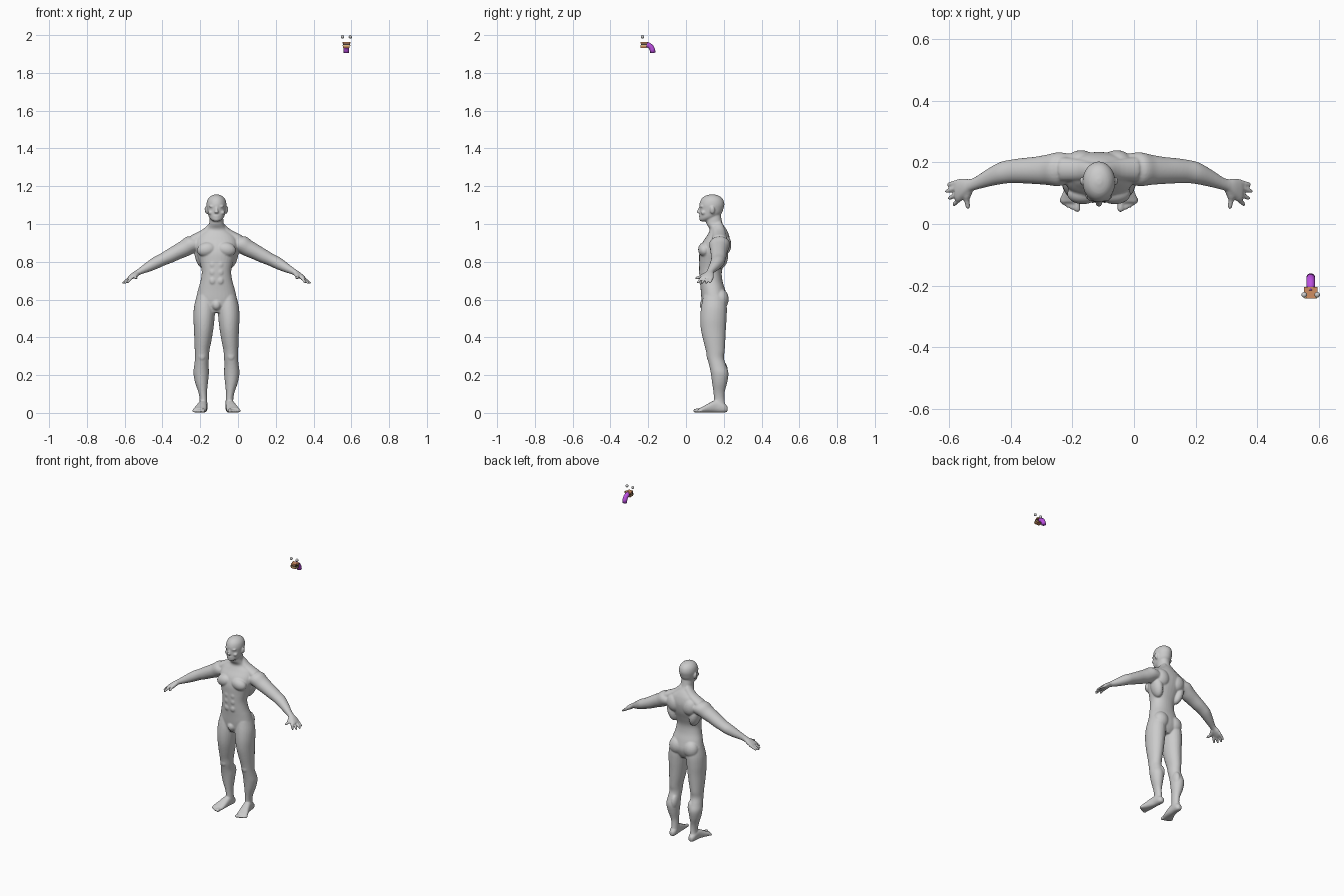
import bpy, bmesh, math
from mathutils import Vector, Matrix

X, Y, Z = Vector((1, 0, 0)), Vector((0, 1, 0)), Vector((0, 0, 1))


def spline(rows, k=4):
    """Catmull-Rom resampling of rows of numbers."""
    out = []
    for i in range(len(rows) - 1):
        p = [rows[max(0, min(len(rows) - 1, i + j))] for j in (-1, 0, 1, 2)]
        for s in range(k):
            t = s / k
            out.append([b + 0.5 * t * (c - a + t * (2*a - 5*b + 4*c - d + t * (3*(b - c) + d - a)))
                        for a, b, c, d in zip(*p)])
    return out + [list(rows[-1])]


def loft(bm, rows, u, v, n=24, power=2.0):
    """Closed skin through rings (x, y, z, radius_u, radius_v)."""
    rings = []
    for x, y, z, ru, rv in spline(rows):
        ring = []
        for i in range(n):
            a = 2 * math.pi * i / n
            c, s = math.cos(a), math.sin(a)
            c = math.copysign(abs(c) ** (2 / power), c)
            s = math.copysign(abs(s) ** (2 / power), s)
            ring.append(bm.verts.new(Vector((x, y, z)) + u * ru * c + v * rv * s))
        rings.append(ring)
    for a, b in zip(rings, rings[1:]):
        for i in range(n):
            j = (i + 1) % n
            bm.faces.new((a[i], a[j], b[j], b[i]))
    bm.faces.new(rings[0][::-1])
    bm.faces.new(rings[-1])


def blob(bm, c, r, tilt=0):
    m = Matrix.Translation(c) @ Matrix.Rotation(tilt, 4, 'Y') @ Matrix.Diagonal((*r, 1))
    bmesh.ops.create_uvsphere(bm, u_segments=20, v_segments=12, radius=1, matrix=m)


def digit(bm, a, b, r0, r1):
    """Finger or toe with a rounded tip."""
    a, b = Vector(a), Vector(b)
    d = (b - a).normalized()
    u = d.cross(Z).normalized()
    rows = [(*a.lerp(b, t), r0 + (r1 - r0) * t, r0 + (r1 - r0) * t) for t in (0, 0.5, 0.85)]
    rows.append((*b, r1 * 0.45, r1 * 0.45))
    loft(bm, rows, u, u.cross(d), 12)


def finish(name, bm, color=None, loc=(0, 0, 0), smooth=True):
    bmesh.ops.recalc_face_normals(bm, faces=bm.faces)
    for f in bm.faces:
        f.smooth = smooth
    me = bpy.data.meshes.new(name)
    bm.to_mesh(me)
    bm.free()
    ob = bpy.data.objects.new(name, me)
    ob.location = loc
    bpy.context.collection.objects.link(ob)
    if color:
        mat = bpy.data.materials.new(name + "_color")
        mat.diffuse_color = (*color, 1)
        me.materials.append(mat)
    return ob


# ---------- human figure ----------
bm = bmesh.new()
# torso and neck: z, centre y, half width, half depth
torso = [(.53, .145, .04, .045), (.56, .148, .085, .06), (.60, .15, .106, .068), (.65, .143, .098, .065),
         (.70, .133, .084, .06), (.75, .13, .078, .06), (.80, .138, .09, .068), (.85, .148, .106, .077),
         (.90, .16, .113, .074), (.94, .17, .096, .058), (.97, .17, .058, .045),
         (1.0, .152, .039, .043), (1.03, .145, .036, .042), (1.06, .143, .034, .04)]
loft(bm, [(0, y, z, a, b) for z, y, a, b in torso], X, Y, 32, 2.2)
# head
head = [(1.014, .096, .016, .018), (1.022, .104, .028, .033), (1.035, .117, .039, .046), (1.055, .13, .046, .058),
        (1.08, .135, .051, .063), (1.105, .137, .053, .066), (1.13, .138, .047, .058),
        (1.148, .138, .031, .039), (1.157, .138, .008, .01)]
loft(bm, [(0, y, z, a, b) for z, y, a, b in head], X, Y, 32)
# nose, lips, chin, groin
loft(bm, [(0, .078, 1.09, .006, .008), (0, .07, 1.075, .007, .009), (0, .066, 1.062, .011, .011),
          (0, .074, 1.056, .008, .006)], X, Y, 16)
blob(bm, (0, .077, 1.043), (.018, .009, .004))
blob(bm, (0, .078, 1.036), (.015, .009, .004))
blob(bm, (0, .083, 1.023), (.016, .012, .009))
blob(bm, (0, .1, .572), (.026, .028, .03))

leg = [(.62, .06, .15, .045, .058), (.56, .063, .148, .056, .068), (.50, .066, .145, .056, .07),
       (.44, .068, .145, .051, .066), (.38, .072, .15, .045, .058), (.33, .076, .155, .039, .05),
       (.29, .077, .157, .037, .044), (.25, .08, .168, .038, .045), (.21, .081, .178, .041, .047),
       (.16, .079, .178, .034, .04), (.11, .073, .175, .023, .03), (.07, .069, .176, .02, .028),
       (.03, .07, .178, .022, .032), (.008, .07, .18, .018, .03)]
foot = [(.07, .22, .02, .012, .014), (.07, .2, .026, .022, .025), (.073, .16, .034, .024, .033),
        (.08, .12, .026, .03, .025), (.088, .088, .017, .035, .016), (.091, .07, .013, .034, .012)]
arm = [(.08, .18, .895, .045, .038), (.13, .178, .893, .055, .047), (.17, .176, .87, .049, .044),
       (.21, .174, .85, .044, .04), (.25, .173, .829, .041, .037), (.285, .171, .812, .038, .033),
       (.32, .165, .795, .036, .032), (.36, .15, .773, .029, .026), (.40, .132, .752, .021, .018),
       (.42, .125, .741, .021, .015), (.438, .118, .729, .03, .015), (.458, .11, .715, .036, .012),
       (.466, .107, .709, .033, .009)]
tips = [(.494, .127, .69), (.499, .104, .685), (.49, .081, .684), (.474, .061, .687)]

for s in (1, -1):
    loft(bm, [(s * x, y, z, a, b) for z, x, y, a, b in leg], X, Y)
    loft(bm, [(s * x, y, z, a, b) for x, y, z, a, b in foot], X, Z, 24, 2.4)
    loft(bm, [(s * x, y, z, a, b) for x, y, z, a, b in arm], Y, Vector((.47 * s, 0, .88)))
    # toes
    for i, x in enumerate((.07, .088, .1, .111, .12)):
        r = .0115 if i == 0 else .0085 - .0004 * i
        digit(bm, (s * (x + .002), .085, .013), (s * x, .039 + .007 * i, r), r, r * .9)
    # fingers and thumb
    for i, t in enumerate(tips):
        digit(bm, (s * (.457 - .004 * abs(i - 1)), .138 - .018 * i, .716), (s * t[0], t[1], t[2]), .009, .0065)
    digit(bm, (s * .42, .115, .737), (s * .432, .08, .72), .014, .011)
    digit(bm, (s * .431, .086, .722), (s * .424, .049, .712), .010, .007)
    # trapezius slope
    loft(bm, [(s * .015, .168, .99, .03, .03), (s * .06, .175, .95, .035, .026),
              (s * .12, .178, .915, .04, .03)], Y, Vector((.4 * s, 0, .9)))
    # chest, back, abdomen, buttock, knee, calf
    blob(bm, (s * .052, .098, .865), (.052, .034, .038), s * .2)
    blob(bm, (s * .058, .203, .89), (.048, .037, .055), s * .3)
    blob(bm, (s * .082, .178, .83), (.032, .045, .07), s * .25)
    for z in (.70, .745, .785):
        blob(bm, (s * .02, .084, z), (.02, .016, .024))
    blob(bm, (s * .052, .183, .602), (.05, .043, .055))
    blob(bm, (s * .077, .122, .3), (.02, .013, .024))
    blob(bm, (s * .062, .188, .225), (.022, .034, .05))
    # ear, brow, eye, cheek
    blob(bm, (s * .055, .14, 1.073), (.007, .013, .02), s * .2)
    blob(bm, (s * .02, .084, 1.092), (.02, .011, .006), s * -.1)
    blob(bm, (s * .02, .087, 1.08), (.01, .009, .006))
    blob(bm, (s * .03, .092, 1.06), (.015, .014, .011))

figure = finish("human_figure", bm, loc=(-.114, 0, 0))
remesh = figure.modifiers.new("fuse", 'REMESH')
remesh.mode = 'VOXEL'
remesh.voxel_size = .0045
remesh.use_smooth_shade = True
relax = figure.modifiers.new("relax", 'SMOOTH')
relax.factor = .5
relax.iterations = 4

# ---------- small floating creature ----------
CX = .574


def box(name, c, size, color):
    b = bmesh.new()
    bmesh.ops.create_cube(b, size=1, matrix=Matrix.Translation(c) @ Matrix.Diagonal((*size, 1)))
    finish(name, b, color, smooth=False)


ORANGE, TAN, DARK = (.62, .27, .12), (.72, .55, .25), (.06, .04, .04)
box("upper_head", (CX, -.214, 1.959), (.044, .018, .009), ORANGE)
box("upper_snout", (CX, -.232, 1.959), (.03, .02, .009), ORANGE)
box("mouth", (CX, -.222, 1.95), (.036, .03, .012), DARK)
box("lower_lip", (CX, -.225, 1.944), (.042, .034, .005), TAN)
box("jaw", (CX, -.224, 1.937), (.034, .032, .009), ORANGE)

# curved purple body, following a bent path
bm = bmesh.new()
path = [(-.216, 1.95), (-.2, 1.948), (-.186, 1.938), (-.178, 1.923), (-.175, 1.906)]
angles = [0, 15, 42, 68, 85]
rings = []
for (y, z), a in zip(path, angles):
    m = Matrix.Translation((CX, y, z)) @ Matrix.Rotation(math.radians(-90 - a), 4, 'X')
    rings.append(bmesh.ops.create_circle(bm, segments=20, radius=.0145, matrix=m)["verts"])
for a, b in zip(rings, rings[1:]):
    for i in range(20):
        j = (i + 1) % 20
        bm.faces.new((a[i], a[j], b[j], b[i]))
bm.faces.new(rings[0])
bm.faces.new(rings[-1])
tail = finish("purple_body", bm, (.5, .08, .75))

# eyes
for s in (1, -1):
    bm = bmesh.new()
    blob(bm, (CX + s * .021, -.23, 1.991), (.009, .009, .009))
    finish("eye", bm)
